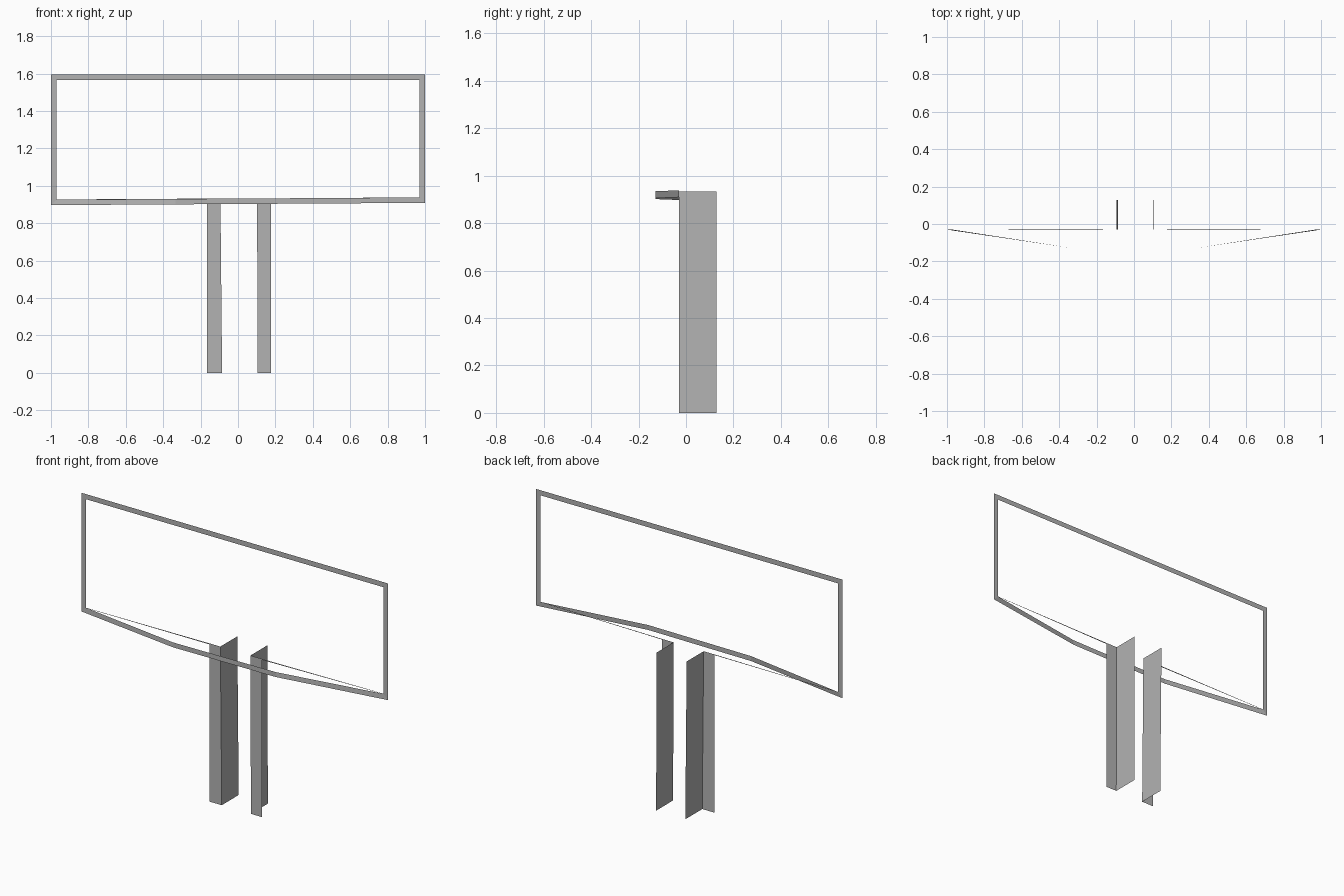
import bpy
from mathutils import Vector

cube = bpy.data.objects.get("Cube")
if cube:
    bpy.data.objects.remove(cube, do_unlink=True)

grey = bpy.data.materials.new("plain_grey")
grey.use_nodes = True
colour = (0.45, 0.45, 0.45, 1)
grey.diffuse_color = colour
grey.node_tree.nodes["Principled BSDF"].inputs["Base Color"].default_value = colour


def ribbon(name, edge_a, edge_b, closed=False):
    """Flat sheet strip spanned between two matching paths."""
    n = len(edge_a)
    count = n if closed else n - 1
    faces = [(i, (i + 1) % n, n + (i + 1) % n, n + i) for i in range(count)]
    mesh = bpy.data.meshes.new(name)
    mesh.from_pydata([Vector(p) for p in edge_a + edge_b], [], faces)
    mesh.materials.append(grey)
    obj = bpy.data.objects.new(name, mesh)
    bpy.context.collection.objects.link(obj)
    return obj


FRONT, BULGE, BACK = -0.03, -0.128, 0.128
TOP, WIDTH, KINK = 1.596, 0.03, 0.335


def bottom_z(x):
    # The lower rail rises slightly towards +x
    return 0.903 + 0.006 * x


# Sign frame: one closed band, its lower rail bowed forward
outer = [(-1, FRONT, TOP), (-1, FRONT, bottom_z(-1)),
         (-KINK, BULGE, bottom_z(-KINK)), (KINK, BULGE, bottom_z(KINK)),
         (1, FRONT, bottom_z(1)), (1, FRONT, TOP)]
inner = []
for x, y, z in outer:
    side = (1 if x > 0 else -1) * WIDTH if abs(x) == 1 else 0
    inner.append((x - side, y, z - WIDTH if z == TOP else z + WIDTH - 0.001))
ribbon("sign_frame", outer, inner, closed=True)

# Angle posts: outward front flange and a web running back
LEG_TOP = 0.932
for name, out_x, low_x, high_x in (("right", -0.165, -0.085, -0.094),
                                   ("left", 0.177, 0.105, 0.102)):
    foot = [(out_x, FRONT, 0), (low_x, FRONT, 0), (low_x, BACK, 0)]
    head = [(out_x, FRONT, LEG_TOP), (high_x, FRONT, LEG_TOP),
            (high_x, BACK, LEG_TOP)]
    ribbon(name + "_angle_post", foot, head)

    # Thin brace tapering from the post head to the frame corner
    sign = 1 if out_x > 0 else -1
    end = (sign * 0.97, FRONT, bottom_z(sign) + WIDTH)
    near = (out_x, FRONT, LEG_TOP)
    ribbon(name + "_brace", [near, end],
           [(out_x, FRONT - 0.002, LEG_TOP - 0.005),
            (end[0], FRONT, end[2] - 0.002)])
